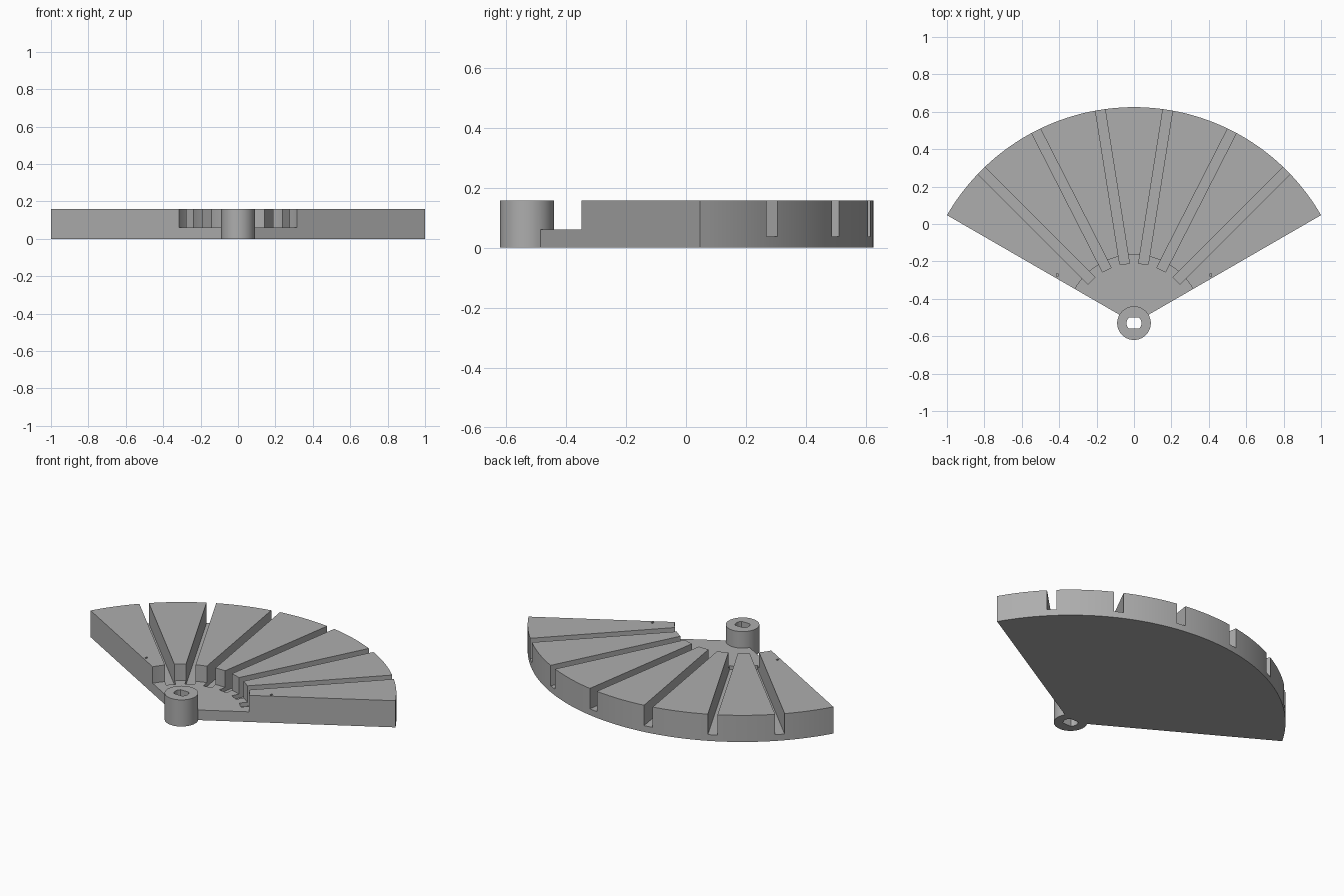
import bpy, bmesh, math
from mathutils import Matrix, Vector

if "Cube" in bpy.data.objects:
    bpy.data.objects.remove(bpy.data.objects["Cube"], do_unlink=True)

PIVOT = Vector((0, -0.53, 0))     # centre of the hub and of all arcs
RADIUS, STEP_RADIUS, HUB_RADIUS = 1.1547, 0.365, 0.09
HEIGHT, STEP_Z, SLOT_Z = 0.158, 0.06, 0.037

grey = bpy.data.materials.new("plain_grey")
grey.use_nodes = True
colour = (0.42, 0.42, 0.42, 1)
grey.diffuse_color = colour
grey.node_tree.nodes["Principled BSDF"].inputs["Base Color"].default_value = colour


def arc(radius, start, end, steps):
    """Points on an arc about the origin, angles in degrees."""
    angles = [math.radians(start + (end - start) * i / steps) for i in range(steps + 1)]
    return [(radius * math.cos(a), radius * math.sin(a)) for a in angles]


def prism(name, outline, z0, z1, turn=0, at=PIVOT):
    """Extrude a flat outline from z0 to z1, turned about the pivot."""
    bm = bmesh.new()
    face = bm.faces.new([bm.verts.new((x, y, z0)) for x, y in outline])
    up = bmesh.ops.extrude_face_region(bm, geom=[face])["geom"]
    bmesh.ops.translate(bm, verts=[v for v in up if isinstance(v, bmesh.types.BMVert)],
                        vec=(0, 0, z1 - z0))
    bmesh.ops.recalc_face_normals(bm, faces=bm.faces)
    bm.transform(Matrix.Translation(at) @ Matrix.Rotation(math.radians(turn), 4, "Z"))
    mesh = bpy.data.meshes.new(name)
    bm.to_mesh(mesh)
    bm.free()
    mesh.materials.append(grey)
    obj = bpy.data.objects.new(name, mesh)
    bpy.context.collection.objects.link(obj)
    return obj


def combine(target, tool, operation="DIFFERENCE"):
    """Apply a boolean and discard the tool."""
    mod = target.modifiers.new(tool.name, "BOOLEAN")
    mod.operation, mod.solver, mod.object = operation, "EXACT", tool
    bpy.context.view_layer.objects.active = target
    bpy.ops.object.modifier_apply(modifier=mod.name)
    bpy.data.objects.remove(tool, do_unlink=True)


# Fan-shaped body, lowered near the pivot
body = prism("fan_body", [(0, 0)] + arc(RADIUS, 30, 150, 72), 0, HEIGHT)
combine(body, prism("step_cutter", arc(STEP_RADIUS, 0, 357, 119), STEP_Z, 1))

# Six radial slots, open at the rim
half = 0.026
slot = [(0.32, -half), (1.3, -half), (1.3, half), (0.32, half)]
for i in range(6):
    combine(body, prism("slot_cutter", slot, SLOT_Z, 1, turn=45 + 18 * i))

# Tiny nicks in the top, close to the straight edges
for side in (-1, 1):
    nick = [(-0.005, -0.008), (0.005, -0.008), (0.005, 0.008), (-0.005, 0.008)]
    combine(body, prism("nick_cutter", nick, HEIGHT - 0.01, 1,
                        at=Vector((side * 0.41, -0.272, 0))))

# Hub with a double-flat shaft hole
combine(body, prism("hub", arc(HUB_RADIUS, 0, 354, 59), 0, HEIGHT), "UNION")
flat = math.degrees(math.asin(0.75))
bore = arc(0.04, -flat, flat, 12) + arc(0.04, 180 - flat, 180 + flat, 12)
combine(body, prism("bore_cutter", bore, -1, 1))

bpy.ops.object.select_all(action="DESELECT")
body.select_set(True)
bpy.context.view_layer.objects.active = body
bpy.ops.object.shade_smooth_by_angle(angle=math.radians(25))
